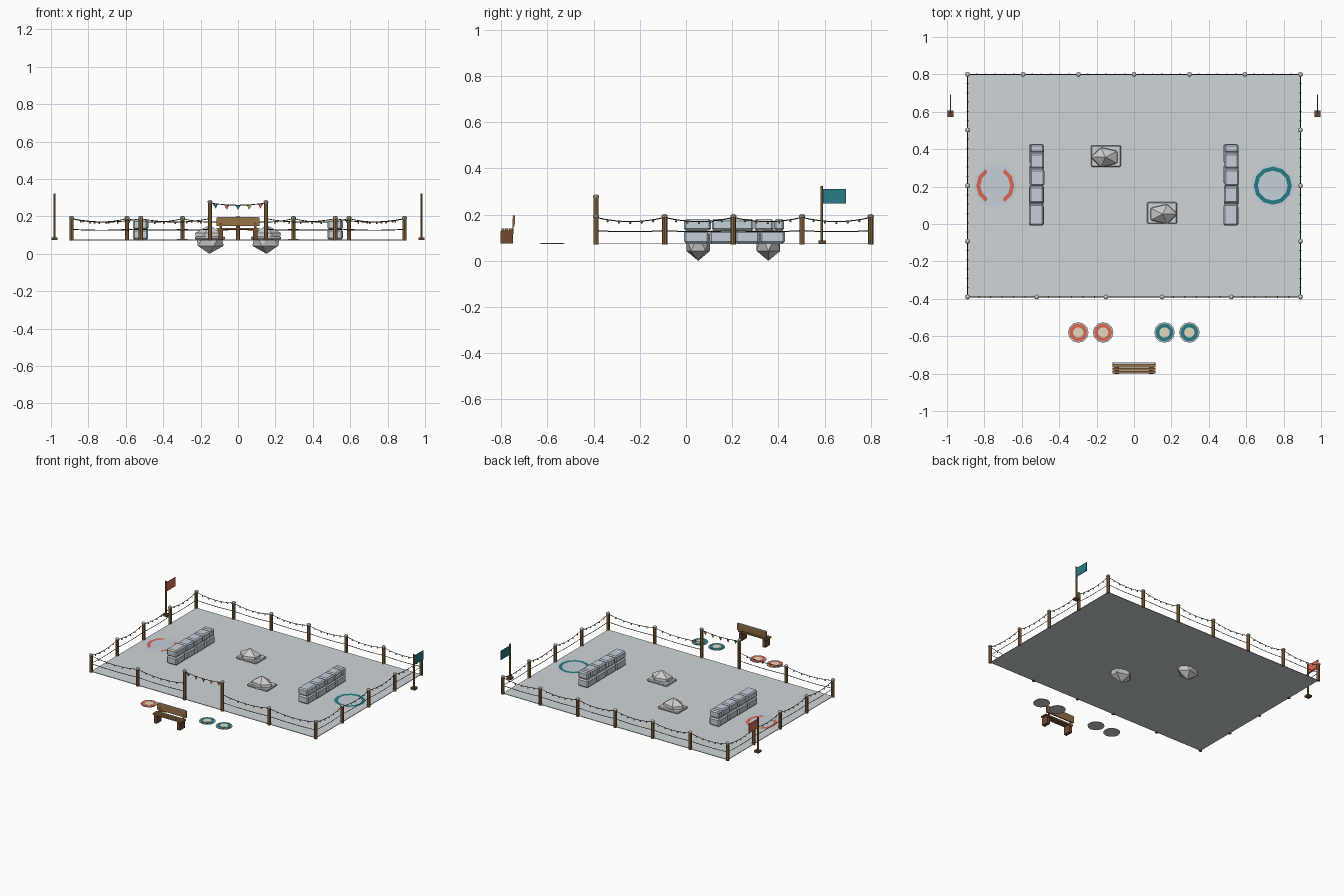
import bpy, bmesh, math, random
from mathutils import Vector, Matrix

if "Cube" in bpy.data.objects:
    bpy.data.objects.remove(bpy.data.objects["Cube"])

random.seed(4)
G = 0.076  # snow surface height


def mat(name, c):
    m = bpy.data.materials.new(name)
    m.diffuse_color = (*c, 1)
    m.use_nodes = True
    m.node_tree.nodes["Principled BSDF"].inputs["Base Color"].default_value = m.diffuse_color
    return m


WOOD = mat("wood", (0.30, 0.16, 0.06))
DARK = mat("dark_wood", (0.16, 0.07, 0.03))
RED = mat("red", (0.70, 0.14, 0.09))
TEAL = mat("teal", (0.02, 0.20, 0.23))
TAN = mat("tan", (0.65, 0.35, 0.13))
CREAM = mat("cream", (0.75, 0.68, 0.52))
ROPE = mat("rope", (0.08, 0.07, 0.04))
SNOW = mat("snow", (0.62, 0.67, 0.69))
ICE = mat("ice", (0.55, 0.63, 0.68))


def finish(name, bm, m=None):
    me = bpy.data.meshes.new(name)
    bm.to_mesh(me)
    bm.free()
    ob = bpy.data.objects.new(name, me)
    bpy.context.collection.objects.link(ob)
    if m:
        me.materials.append(m)
    return ob


def box(name, c, s, m=None, bevel=0, rot=0):
    bm = bmesh.new()
    bmesh.ops.create_cube(bm, size=1, matrix=Matrix.Rotation(rot, 4, 'X') @ Matrix.Diagonal((*s, 1)))
    if bevel:
        bmesh.ops.bevel(bm, geom=bm.edges[:], offset=bevel, segments=1, affect='EDGES')
    ob = finish(name, bm, m)
    ob.location = c
    return ob


def cyl(name, c, r, h, m=None, n=8, r2=None):
    bm = bmesh.new()
    bmesh.ops.create_cone(bm, cap_ends=True, segments=n, radius1=r, radius2=r if r2 is None else r2,
                          depth=h, matrix=Matrix.Translation((0, 0, h / 2)))
    ob = finish(name, bm, m)
    ob.location = c
    return ob


def ring(name, c, r0, r1, m, n=12, gaps=()):
    # flat ring made of n quads, skipping the gap segments
    bm = bmesh.new()
    for i in range(n):
        if i in gaps:
            continue
        a, b = (math.tau * k / n for k in (i, i + 1))
        bm.faces.new([bm.verts.new((r * math.cos(t), r * math.sin(t), 0))
                      for r, t in ((r0, a), (r1, a), (r1, b), (r0, b))])
    bmesh.ops.remove_doubles(bm, verts=bm.verts[:], dist=1e-5)
    ob = finish(name, bm, m)
    ob.location = c


def rope(name, a, b, sag, r=0.0022, n=8):
    # sagging rope; returns the point function for hanging things on it
    a, b = Vector(a), Vector(b)
    at = lambda t: a.lerp(b, t) - Vector((0, 0, 4 * sag * t * (1 - t)))
    cu = bpy.data.curves.new(name, 'CURVE')
    cu.dimensions = '3D'
    cu.bevel_depth, cu.bevel_resolution = r, 0
    sp = cu.splines.new('POLY')
    sp.points.add(n)
    for i, p in enumerate(sp.points):
        p.co = (*at(i / n), 1)
    ob = bpy.data.objects.new(name, cu)
    bpy.context.collection.objects.link(ob)
    cu.materials.append(ROPE)
    return at


# snow floor
X, Y0, Y1 = 0.89, -0.39, 0.80
box("snow_floor", (0, (Y0 + Y1) / 2, G - 0.002), (2 * X, Y1 - Y0, 0.004), SNOW)

# fence posts, clockwise from the left gate post
third = (Y1 - Y0) / 4
posts = [(x, Y0) for x in (-0.15, -0.52, -X)]
posts += [(-X, Y0 + third * i) for i in (1, 2, 3)]
posts += [(-X + 2 * X / 6 * i, Y1) for i in range(7)]
posts += [(X, Y0 + third * i) for i in (3, 2, 1)]
posts += [(x, Y0) for x in (X, 0.52, 0.15)]
for i, (x, y) in enumerate(posts):
    top = 0.278 if i in (0, len(posts) - 1) else 0.193
    cyl("fence_post", (x, y, 0.07), 0.0115, top - 0.07, WOOD)
    bm = bmesh.new()
    bmesh.ops.create_uvsphere(bm, u_segments=8, v_segments=5, radius=0.014,
                              matrix=Matrix.Diagonal((1, 1, 0.7, 1)))
    finish("post_snow_cap", bm).location = (x, y, top)

# two ropes per span, lights under the upper one
for (ax, ay), (bx, by) in zip(posts, posts[1:]):
    at = rope("upper_rope", (ax, ay, 0.188), (bx, by, 0.188), 0.018)
    rope("lower_rope", (ax, ay, 0.131), (bx, by, 0.131), 0.005)
    bm = bmesh.new()
    for k in range(1, 6):
        bmesh.ops.create_icosphere(bm, subdivisions=1, radius=0.0055,
                                   matrix=Matrix.Translation(at(k / 6) - Vector((0, 0, 0.006))))
    finish("string_lights", bm, TAN)

# gate bunting
at = rope("bunting_rope", (-0.15, Y0, 0.272), (0.15, Y0, 0.272), 0.012)
for k in range(5):
    p = at((k + 0.5) / 5)
    bm = bmesh.new()
    bm.faces.new([bm.verts.new(p + Vector(d)) for d in ((-0.014, 0, 0), (0, 0, -0.026), (0.014, 0, 0))])
    finish("pennant", bm, (TEAL, RED, TEAL, TAN, RED)[k])

# ice block walls: two courses with staggered joints
for s in (-1, 1):
    for lens, z, h, w in (((0.11,) * 4, G, 0.055, 0.080),
                          ((0.12, 0.092, 0.092, 0.086, 0.046), G + 0.055, 0.050, 0.076)):
        y = -0.01
        for L in lens:
            box("ice_block", (s * 0.52 + random.uniform(-.003, .003), y + L / 2, z + h / 2),
                (w, L - 0.004, h), ICE, 0.008)
            y += L

# boulders on flat snow slabs
for s in (-1, 1):
    cx, cy = s * 0.153, 0.205 - s * 0.152
    box("boulder_slab", (cx - s * 0.003, cy + 0.006, G + 0.009), (0.16, 0.115, 0.018), SNOW, 0.005)
    bm = bmesh.new()
    bmesh.ops.create_icosphere(bm, subdivisions=1, radius=1,
                               matrix=Matrix.Diagonal((0.085 * s, 0.06 * s, 0.077, 1)))
    finish("boulder", bm).location = (cx, cy, 0.077)

# start rings
for s, m, gaps in ((-1, RED, (2, 3, 8, 9)), (1, TEAL, ())):
    c = (s * 0.742, 0.205)
    ring("start_halo", (*c, G + 0.0005), 0.0, 0.115, ICE, 16)
    ring("start_ring", (*c, G + 0.0015), 0.080, 0.102, m, 12, gaps)

# target discs in front of the gate
for x, m in ((-0.298, RED), (-0.165, RED), (0.163, TEAL), (0.296, TEAL)):
    cyl("disc_base", (x, -0.58, 0.073), 0.055, 0.003, None, 12)
    cyl("disc_colour", (x, -0.58, 0.075), 0.048, 0.002, m, 12)
    cyl("disc_centre", (x, -0.58, 0.0765), 0.028, 0.0015, CREAM, 12)

# bench facing away from the gate
for s in (-1, 1):
    box("bench_leg", (s * 0.092, -0.776, 0.102), (0.022, 0.054, 0.056), DARK)
    box("bench_back_strut", (s * 0.092, -0.749, 0.142), (0.012, 0.006, 0.05), DARK)
for y in (-0.793, -0.776, -0.759):
    box("bench_slat", (0, y, 0.134), (0.23, 0.014, 0.01), WOOD)
box("bench_backrest", (0, -0.746, 0.171), (0.23, 0.010, 0.046), WOOD, 0, -0.06)
box("bench_snow", (0, -0.745, 0.195), (0.22, 0.011, 0.004))

# team flags at both sides
for s, m in ((-1, RED), (1, TEAL)):
    x = s * 0.981
    box("flag_base", (x, 0.59, 0.081), (0.034, 0.034, 0.014), DARK)
    cyl("flag_pole", (x, 0.588, 0.08), 0.006, 0.243, WOOD, 6)
    box("flag_cloth", (x, 0.642, 0.280), (0.004, 0.1, 0.064), m)
